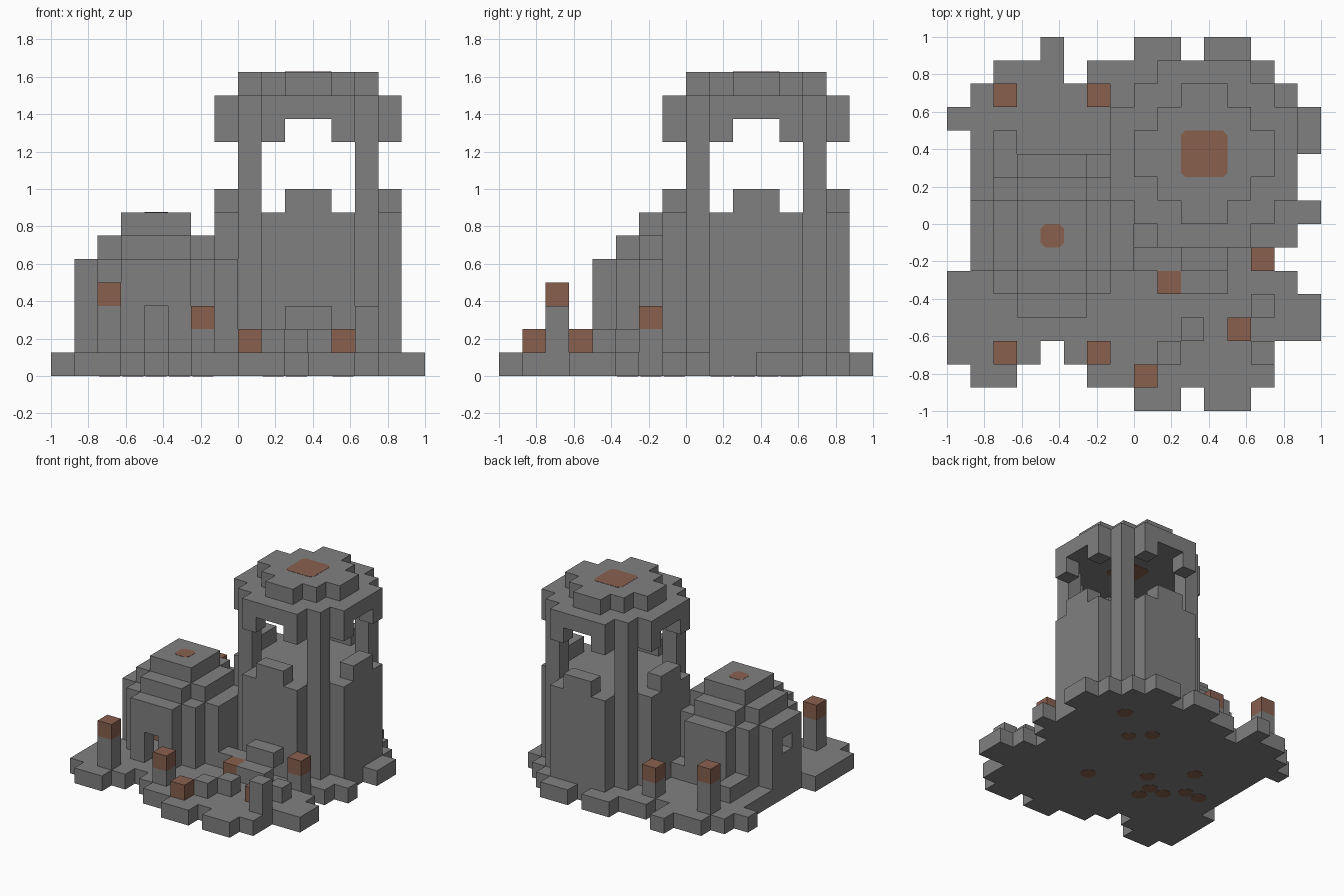
import bpy, bmesh
from mathutils import Vector

U = 0.125  # block size

if "Cube" in bpy.data.objects:
    bpy.data.objects.remove(bpy.data.objects["Cube"], do_unlink=True)


def make_material(name, rgb):
    mat = bpy.data.materials.new(name)
    mat.use_nodes = True
    mat.diffuse_color = (*rgb, 1)
    bsdf = next(n for n in mat.node_tree.nodes if n.type == "BSDF_PRINCIPLED")
    bsdf.inputs["Base Color"].default_value = (*rgb, 1)
    bsdf.inputs["Roughness"].default_value = 0.9
    return mat


STONE = make_material("grey stone", (0.216, 0.216, 0.216))
GLOW = make_material("brown lamp", (0.246, 0.117, 0.078))


def finish(name, bm, mat):
    mesh = bpy.data.meshes.new(name)
    bm.to_mesh(mesh)
    bm.free()
    mesh.materials.append(mat)
    obj = bpy.data.objects.new(name, mesh)
    bpy.context.collection.objects.link(obj)
    return obj


def blocks(name, cells, mat=STONE):
    """Outer skin of a set of grid cells, with flat areas merged."""
    cells = set(cells)
    bm = bmesh.new()
    for c in cells:
        for axis in range(3):
            for side in (0, 1):
                near = list(c)
                near[axis] += 2 * side - 1
                if tuple(near) in cells:
                    continue
                a, b = (axis + 1) % 3, (axis + 2) % 3
                loop = [(0, 0), (1, 0), (1, 1), (0, 1)]
                verts = []
                for p, q in loop if side else reversed(loop):
                    co = Vector(c)
                    co[axis] += side
                    co[a] += p
                    co[b] += q
                    verts.append(bm.verts.new((co - Vector((8, 8, 0))) * U))
                bm.faces.new(verts)
    bmesh.ops.remove_doubles(bm, verts=bm.verts, dist=U / 100)
    bmesh.ops.dissolve_limit(bm, angle_limit=0.01, verts=bm.verts, edges=bm.edges)
    return finish(name, bm, mat)


def plate(name, x, y, z, size, cut):
    """Thin octagonal plate with its middle at x, y, z in blocks."""
    h = size / 2
    k = h - cut
    outline = [(k, -h), (h, -k), (h, k), (k, h), (-k, h), (-h, k), (-h, -k), (-k, -h)]
    bm = bmesh.new()
    face = bm.faces.new([bm.verts.new(((x + p - 8) * U, (y + q - 8) * U, z * U - 0.002))
                         for p, q in outline])
    top = bmesh.ops.extrude_face_region(bm, geom=[face])["geom"]
    bmesh.ops.translate(bm, vec=(0, 0, 0.004),
                        verts=[v for v in top if isinstance(v, bmesh.types.BMVert)])
    bmesh.ops.recalc_face_normals(bm, faces=bm.faces)
    return finish(name, bm, GLOW)


def disk(widths, cx, y0):
    """Flat round patch given by its row widths; cx is twice the middle."""
    return {(x, y0 + r) for r, w in enumerate(widths)
            for x in range((cx - w) // 2, (cx + w) // 2)}


def stack(patch, z0, z1):
    return {(x, y, z) for x, y in patch for z in range(z0, z1)}


# Ragged ground slab: spans of columns per row, front to back
rows = [
    [(8, 9), (11, 12)], [(1, 2), (6, 13)], [(0, 3), (5, 13)], [(0, 15)],
    [(0, 15)], [(0, 14)], [(1, 13)], [(1, 14)],
    [(1, 15)], [(1, 14)], [(1, 14)], [(1, 15)],
    [(0, 15)], [(1, 14)], [(2, 4), (6, 13)], [(4, 4), (8, 9), (11, 12)],
]
ground = {(x, y) for y, spans in enumerate(rows)
          for a, b in spans for x in range(a, b + 1)}
blocks("ground_slab", stack(ground, 0, 1))

# Tower body with a battlement block on each side
round8 = disk([4, 6, 8, 8, 8, 8, 6, 4], 22, 7)
blocks("tower_body", stack(round8, 1, 7))
battlement = {(x, y) for x, y in round8
              if (x in (7, 14) and y in (10, 11)) or (y in (7, 14) and x in (10, 11))}
blocks("tower_battlements", stack(battlement, 7, 8))

# Corner columns, brackets and stepped roof
corners = {(x, y) for x in (8, 13) for y in (8, 13)}
blocks("tower_columns", stack(corners, 7, 11))
brackets = {(x, y) for x, y in round8
            if (x in (7, 14) and y in (9, 12)) or (y in (7, 14) and x in (9, 12))}
blocks("roof_brackets", stack(brackets, 10, 11))
blocks("tower_roof", stack(round8, 11, 12)
       | stack(disk([2, 4, 6, 6, 4, 2], 22, 8), 12, 13))
plate("roof_lamp", 11, 11, 13, 2, 0.2)
plate("ceiling_lamp", 11, 11, 11, 2, 0.2)

# Hollow domed hut with a door at the front and a window on its right side
round7 = disk([3, 5, 7, 7, 7, 5, 3], 9, 4)
round5 = disk([3, 5, 5, 5, 3], 9, 5)
hut = stack(round7, 1, 5) - stack(round5, 1, 4)
hut -= {(4, 4, 1), (4, 4, 2), (1, 7, 3)}
hut |= stack(round5, 5, 6) | stack(disk([3, 3, 3], 9, 6), 6, 7)
blocks("domed_hut", hut)
blocks("hut_hearth", stack({(2, 7), (3, 7)}, 1, 3), GLOW)
plate("hut_roof_lamp", 4.5, 7.5, 7, 1, 0.2)

# Low walls behind the hut and rubble in the yard
blocks("hut_back_walls", stack({(2, 10), (2, 11), (6, 10)}, 1, 2))
blocks("yard_rubble", stack({(9, 2), (10, 3), (13, 4)}, 1, 2))
blocks("yard_post", stack({(13, 2)}, 1, 3))

# Small porch before the tower
blocks("tower_porch", stack({(8, 6), (9, 6), (10, 6), (10, 5), (11, 5)}, 1, 2)
       | stack({(10, 6), (11, 6)}, 2, 3))

# Lamps: column, row and height of the post below
lamps = [(2, 2, 2), (6, 2, 1), (2, 13, 2), (6, 13, 1), (13, 6, 1),
         (8, 1, 0), (12, 3, 0), (9, 5, 0)]
for n, (x, y, h) in enumerate(lamps, 1):
    if h:
        blocks(f"lamp_post_{n}", stack({(x, y)}, 1, 1 + h))
    blocks(f"lamp_{n}", {(x, y, 1 + h)}, GLOW)

# Brown spots under the slab
spots = [(12, 12), (10, 10), (9, 11), (9, 5), (4, 9), (6, 7), (5, 6), (5, 5),
         (4, 6), (2, 7), (3, 7)]
for n, (x, y) in enumerate(spots, 1):
    plate(f"slab_spot_{n}", x + 0.5, y + 0.5, 0, 0.9, 0.25)
